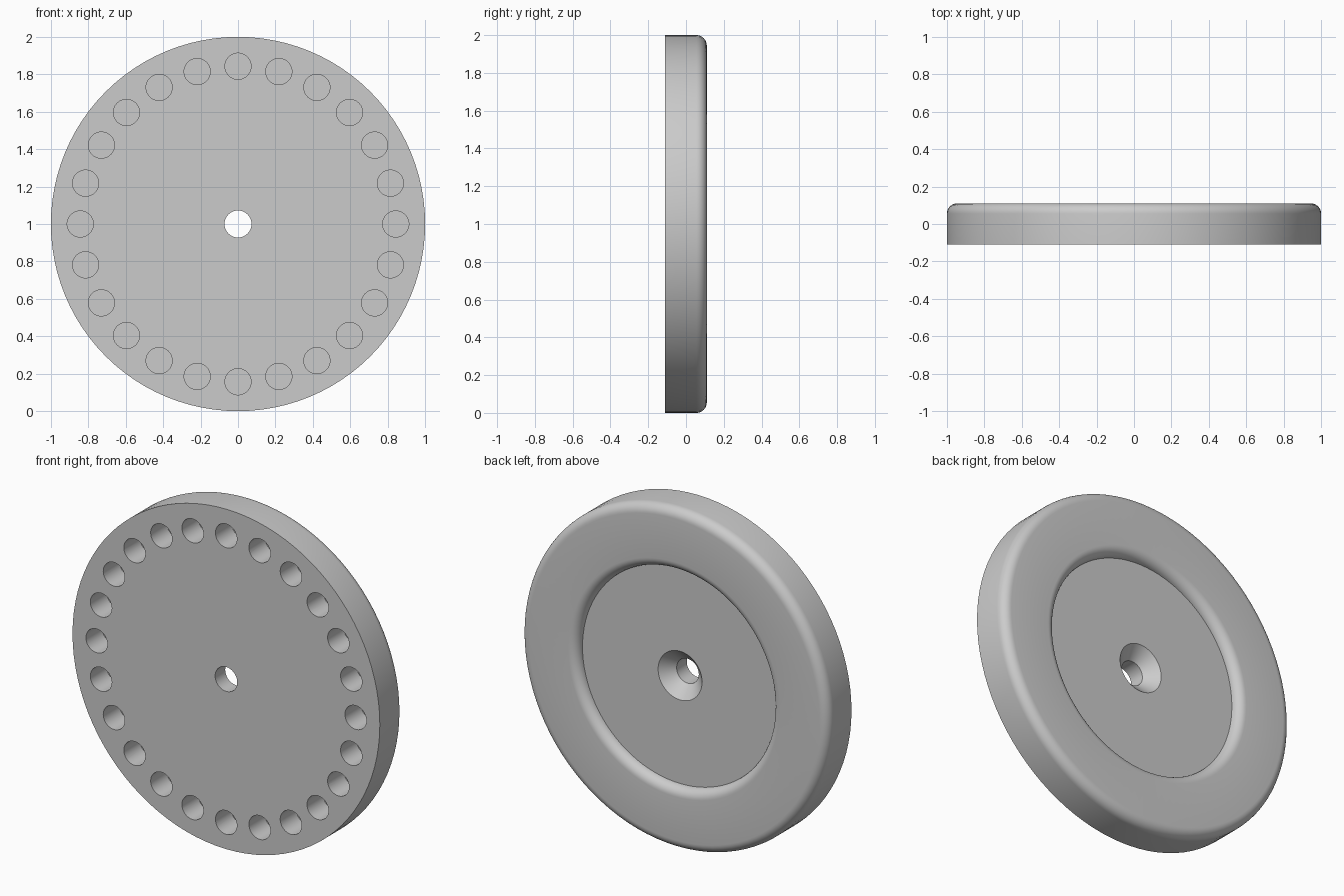
import bpy
import bmesh
from math import sin, cos, pi, radians
from mathutils import Matrix, Vector

cube = bpy.data.objects.get("Cube")
if cube:
    bpy.data.objects.remove(cube, do_unlink=True)

HALF = 0.11            # half thickness of the disc
FILLET = 0.055         # rounding of both rear edges
FLOOR_Y = HALF - FILLET
FLOOR_R = 0.635        # radius of the rear recess floor
BORE_R = 0.072
SINK_R = 0.143
CENTRE = Vector((0, 0, 1))

grey = bpy.data.materials.new("plain grey")
grey.use_nodes = True
colour = (0.6, 0.6, 0.6, 1)
grey.diffuse_color = colour
grey.node_tree.nodes["Principled BSDF"].inputs["Base Color"].default_value = colour


def make_object(name, bm):
    bmesh.ops.recalc_face_normals(bm, faces=bm.faces[:])
    mesh = bpy.data.meshes.new(name)
    bm.to_mesh(mesh)
    bm.free()
    mesh.materials.append(grey)
    obj = bpy.data.objects.new(name, mesh)
    bpy.context.collection.objects.link(obj)
    return obj


def arc(r, y, start, end, steps=8):
    angles = [radians(start + (end - start) * i / steps) for i in range(steps + 1)]
    return [(r + FILLET * cos(a), y + FILLET * sin(a)) for a in angles]


# Disc cross-section as (radius, y), from the bore round to the recess and countersink
profile = [(BORE_R, -HALF), (1, -HALF)]
profile += arc(1 - FILLET, FLOOR_Y, 0, 90)
profile += arc(FLOOR_R + FILLET, FLOOR_Y, 90, 180)
profile += [(SINK_R, FLOOR_Y), (BORE_R, FLOOR_Y - (SINK_R - BORE_R))]

bm = bmesh.new()
verts = [bm.verts.new(CENTRE + Vector((r, y, 0))) for r, y in profile]
edges = [bm.edges.new((v, verts[(i + 1) % len(verts)])) for i, v in enumerate(verts)]
bmesh.ops.spin(bm, geom=verts + edges, cent=CENTRE, axis=(0, 1, 0),
               angle=2 * pi, steps=96, use_merge=True)
bmesh.ops.remove_doubles(bm, verts=bm.verts[:], dist=1e-5)
disc = make_object("disc", bm)

# Ring of blind holes in the front face
HOLES, RING_R, HOLE_R, DEPTH = 24, 0.843, 0.07, 0.15
bm = bmesh.new()
for i in range(HOLES):
    a = 2 * pi * i / HOLES
    place = Matrix.Translation(CENTRE + Vector((RING_R * cos(a), -HALF, RING_R * sin(a))))
    bmesh.ops.create_cone(bm, cap_ends=True, segments=40, radius1=HOLE_R, radius2=HOLE_R,
                          depth=2 * DEPTH, matrix=place @ Matrix.Rotation(pi / 2, 4, "X"))
cutter = make_object("hole_cutter", bm)
cutter.hide_render = True

cut = disc.modifiers.new("holes", "BOOLEAN")
cut.operation = "DIFFERENCE"
cut.solver = "EXACT"
cut.object = cutter

bpy.ops.object.select_all(action="DESELECT")
disc.select_set(True)
bpy.context.view_layer.objects.active = disc
bpy.ops.object.modifier_apply(modifier=cut.name)
bpy.data.objects.remove(cutter, do_unlink=True)
bpy.ops.object.shade_smooth_by_angle(angle=radians(30))
